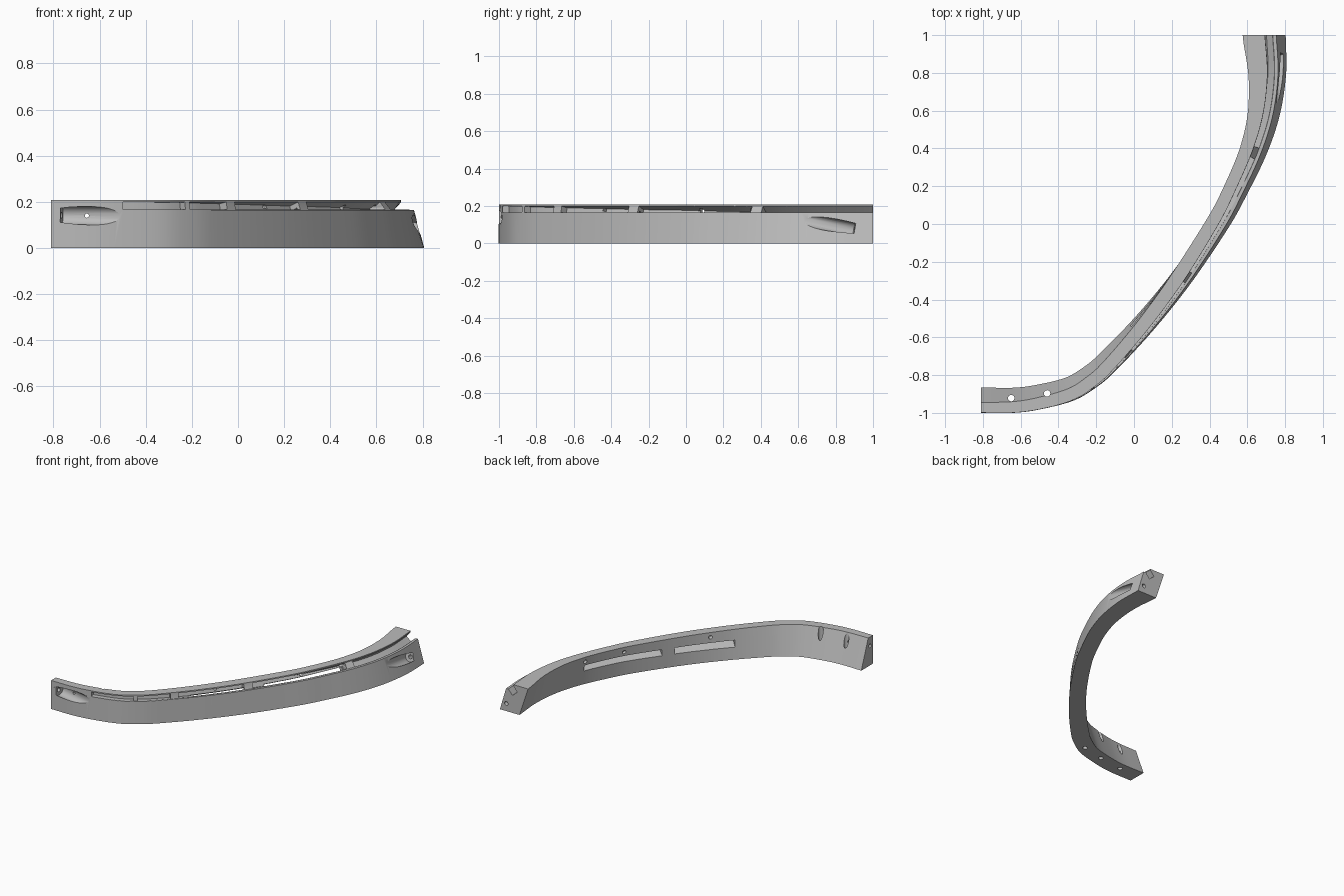
import bpy, bmesh
from mathutils import Vector

cube = bpy.data.objects.get("Cube")
if cube:
    bpy.data.objects.remove(cube)

grey = bpy.data.materials.new("plain_grey")
grey.use_nodes = True
grey.diffuse_color = (0.5, 0.5, 0.5, 1)
grey.node_tree.nodes["Principled BSDF"].inputs["Base Color"].default_value = (0.5, 0.5, 0.5, 1)


def catmull(p, t):
    """Smooth curve through p[1:-1]; t counts spans."""
    i = min(max(int(t), 0), len(p) - 4)
    f = t - i
    a, b, c, d = p[i:i + 4]
    return 0.5 * (2 * b + (c - a) * f + (2 * a - 5 * b + 4 * c - d) * f * f
                  + (3 * b - a - 3 * c + d) * f ** 3)


# Outer bottom edge of the rail, resampled evenly by length
knots = [Vector(k) for k in [
    (-.95, -1), (-.81, -1), (-.64, -1), (-.5, -.982), (-.32, -.935), (-.2, -.865),
    (-.1, -.78), (.1, -.565), (.3, -.315), (.5, -.02), (.6, .16), (.7, .365),
    (.77, .57), (.805, .79), (.803, 1), (.8, 1.15)]]
dense = [catmull(knots, (len(knots) - 3) * i / 1000) for i in range(1001)]
lengths = [0]
for a, b in zip(dense, dense[1:]):
    lengths.append(lengths[-1] + (b - a).length)
TOTAL = lengths[-1]


def frame(u):
    """Point, tangent and inward normal at length fraction u."""
    c = min(max(u, 0), 1)
    i = min(range(1001), key=lambda k: abs(lengths[k] - c * TOTAL))
    t = (dense[min(i + 4, 1000)] - dense[max(i - 4, 0)]).normalized()
    if i == 0:
        t = Vector((1, 0))
    if i == 1000:
        t = Vector((0, 1))
    return dense[i] + t * (u - c) * TOTAL, t, Vector((-t.y, t.x))


def at_sum(s):
    """Length fraction where x + y of the outer edge equals s."""
    i = min(range(1001), key=lambda k: abs(dense[k].x + dense[k].y - s))
    return lengths[i] / TOTAL


def make(name, bm):
    bmesh.ops.recalc_face_normals(bm, faces=bm.faces[:])
    me = bpy.data.meshes.new(name)
    bm.to_mesh(me)
    bm.free()
    ob = bpy.data.objects.new(name, me)
    me.materials.append(grey)
    bpy.context.collection.objects.link(ob)
    return ob


def sweep(name, section, u0, u1, steps):
    """Loft a section of (inset, height) pairs along the rail."""
    bm = bmesh.new()
    rings = []
    for k in range(steps + 1):
        u = u0 + (u1 - u0) * k / steps
        p, t, n = frame(u)
        rings.append([bm.verts.new((*(p + n * d), z)) for d, z in section(min(max(u, 0), 1))])
    for r, s in zip(rings, rings[1:]):
        for j in range(len(r)):
            m = (j + 1) % len(r)
            bm.faces.new((r[j], r[m], s[m], s[j]))
    bm.faces.new(rings[0])
    bm.faces.new(rings[-1])
    return make(name, bm)


def rod(a, b, radius):
    """Round cutter from a to b."""
    a, b = Vector(a), Vector(b)
    bm = bmesh.new()
    bmesh.ops.create_cone(bm, cap_ends=True, segments=24, radius1=radius, radius2=radius,
                          depth=(b - a).length)
    bm.transform((b - a).to_track_quat('Z', 'Y').to_matrix().to_4x4())
    bmesh.ops.translate(bm, verts=bm.verts[:], vec=(a + b) / 2)
    return make("drill", bm)


# Section measures along the rail
TOP_IN = [.04, .055, .077, .112, .14, .228, .3]
BOTTOM_IN = [.14, .135, .125, .113, .115, .158, .2]


def edges(u):
    lip = max(.001, .11 * max(0, (u - .12) / .88) ** 1.2)
    wall = min(.05 * u * u, .5 * lip)
    return wall, wall + max(.0005, min(.018, .35 * lip)), lip


def body_section(u):
    wall, shelf, lip = edges(u)
    return [(0, 0), (wall, .165), (shelf, .165), (lip, .2), (lip, .208),
            (catmull(TOP_IN, u * 4), .208), (catmull(BOTTOM_IN, u * 4), 0)]


def channel_section(u):
    # Tilted slot entering square to the slope under the lip
    wall, shelf, lip = edges(u)
    p, q = Vector((shelf, .165)), Vector((lip, .2))
    low, high = p.lerp(q, .03), p.lerp(q, .97)
    v = (q - p).normalized()
    inward = Vector((v.y, -v.x))
    depth = .03 + .02 * min(1, u * 2)
    return [low - inward * .02, low + inward * depth, high + inward * depth, high - inward * .02]


def window_section(u):
    d = edges(u)[2] + .006
    return [(d, .13), (d, .175), (d + .2, .06), (d + .2, .015)]


rail = sweep("curved_rail", body_section, 0, 1, 72)
cutters = []

# Channel pieces, leaving ribs between them
stops = [-1.48, -1.09, -.72, .01, 1.05]
gaps = [0, .004, .01, .011, .011]
for i, s in enumerate(stops):
    start = at_sum(s) + gaps[i]
    end = at_sum(stops[i + 1]) - gaps[i + 1] if i < 4 else 1.02
    cutters.append(sweep("channel", channel_section, start, end, 20))

# Long windows through the inner face
for a, b in ((-.55, .06), (.18, 1.0)):
    cutters.append(sweep("window", window_section, at_sum(a), at_sum(b), 16))

# Scooped bolt recesses at both ends, with a thin bore out through the end face
for a, b, r in (((-.765, -.975, .142), (-.46, -1.035, .137), .04),
                ((.762, .9, .075), (.795, .6, .135), .036)):
    back = Vector(a) - (Vector(b) - Vector(a)) * .6
    cutters += [rod(a, b, r), rod(back, Vector(a).lerp(Vector(b), .1), .014)]

# Upright screw holes near the front end and one crossing hole
for x, y, top in ((-.65, -.922, .3), (-.46, -.897, .3), (-.29, -.86, .08)):
    cutters.append(rod((x, y, -.05), (x, y, top), .017))
cutters.append(rod((-.655, -1.05, .14), (-.655, -.8, .14), .009))

# Small holes through the inner face into the channel
for s in (-.31, .575, .99):
    p, t, n = frame(at_sum(s))
    cutters.append(rod((*(p + n * .07), .175), (*(p + n * .3), .165), .013))

bpy.context.view_layer.objects.active = rail
for c in cutters:
    mod = rail.modifiers.new("cut", 'BOOLEAN')
    mod.operation = 'DIFFERENCE'
    mod.solver = 'EXACT'
    mod.object = c
    bpy.ops.object.modifier_apply(modifier=mod.name)
    bpy.data.objects.remove(c)

bpy.ops.object.select_all(action='DESELECT')
rail.select_set(True)
bpy.ops.object.shade_smooth_by_angle(angle=0.45)
